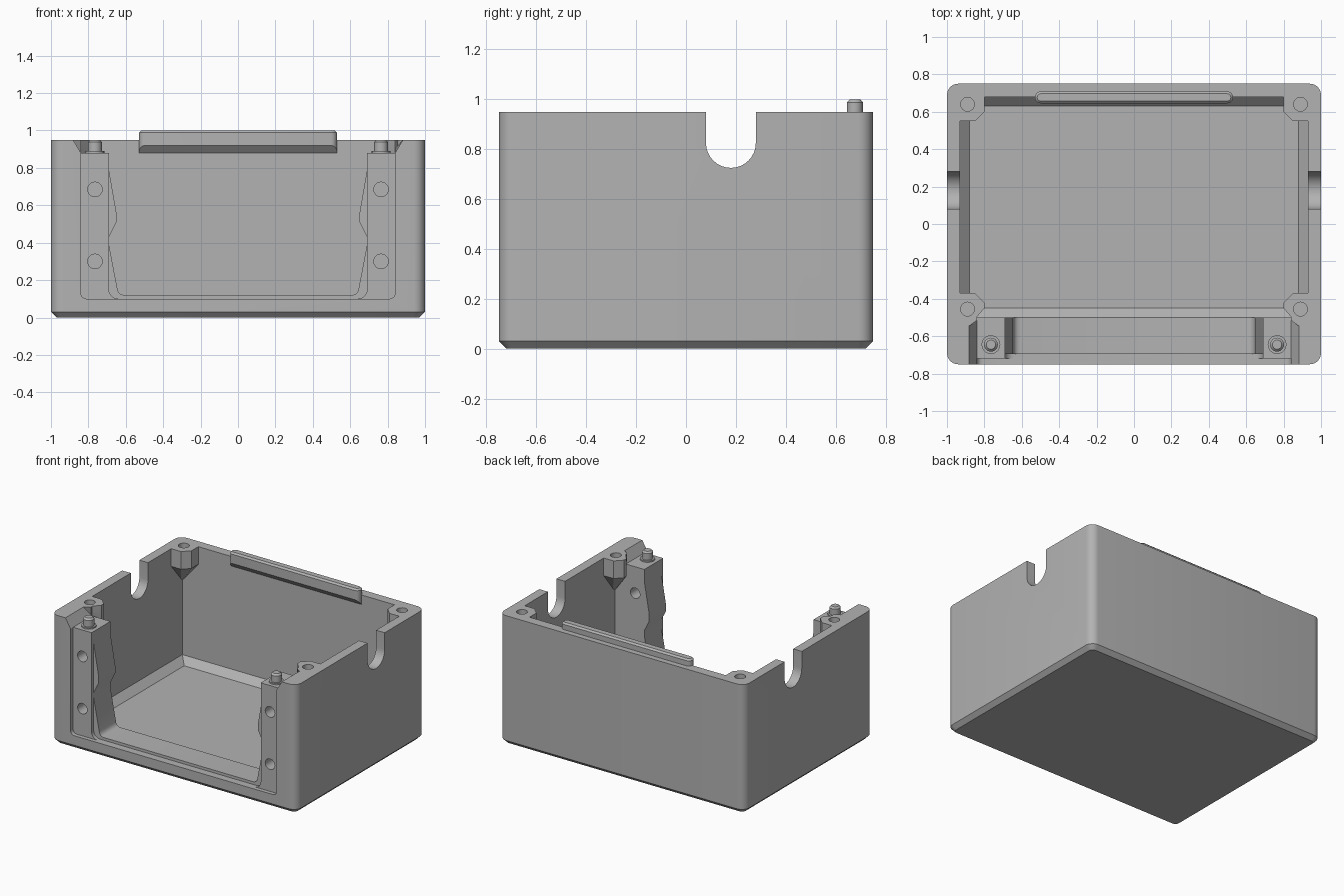
import bpy, bmesh
from math import sin, cos, pi, radians
from mathutils import Vector

old = bpy.data.objects.get("Cube")
if old:
    bpy.data.objects.remove(old, do_unlink=True)

grey = bpy.data.materials.new("light grey plastic")
grey.use_nodes = True
colour = (0.45, 0.45, 0.45, 1)
grey.diffuse_color = colour
grey.node_tree.nodes["Principled BSDF"].inputs["Base Color"].default_value = colour


def finish(name, bm):
    bmesh.ops.recalc_face_normals(bm, faces=bm.faces)
    mesh = bpy.data.meshes.new(name)
    bm.to_mesh(mesh)
    bm.free()
    mesh.materials.append(grey)
    obj = bpy.data.objects.new(name, mesh)
    bpy.context.collection.objects.link(obj)
    return obj


def prism_mesh(points, axis, lo, hi):
    """Extrude a 2D outline along an axis; outline is in the other two axes."""
    bm = bmesh.new()

    def place(p, d):
        co = list(p)
        co.insert("xyz".index(axis), d)
        return bm.verts.new(co)
    face = bm.faces.new([place(p, lo) for p in points])
    depth = Vector([(hi - lo) * (a == axis) for a in "xyz"])
    out = bmesh.ops.extrude_face_region(bm, geom=[face], use_keep_orig=True)
    bmesh.ops.translate(bm, vec=depth, verts=[v for v in out["geom"] if isinstance(v, bmesh.types.BMVert)])
    return bm


def prism(name, points, axis, lo, hi):
    return finish(name, prism_mesh(points, axis, lo, hi))


def arc(u, v, r, start, end, steps=6):
    angles = [radians(start + (end - start) * i / steps) for i in range(steps + 1)]
    return [(u + r * cos(a), v + r * sin(a)) for a in angles]


def disc(u, v, r, steps=24):
    return arc(u, v, r, 0, 360, steps)[:-1]


def rect(u0, u1, v0, v1):
    return [(u0, v0), (u1, v0), (u1, v1), (u0, v1)]


def mirrored(half):
    return half + [(-u, v) for u, v in reversed(half)]


def bevel_edges(bm, rule, width, segments=1):
    edges = [e for e in bm.edges if rule(*[v.co for v in e.verts])]
    bmesh.ops.bevel(bm, geom=edges, offset=width, segments=segments, profile=0.5, affect='EDGES')


def combine(target, tool, operation='DIFFERENCE'):
    mod = target.modifiers.new("cut", 'BOOLEAN')
    mod.operation, mod.solver, mod.object = operation, 'EXACT', tool
    bpy.context.view_layer.update()
    graph = bpy.context.evaluated_depsgraph_get()
    mesh = bpy.data.meshes.new_from_object(target.evaluated_get(graph))
    target.modifiers.clear()
    target.data = mesh
    bpy.data.objects.remove(tool, do_unlink=True)


def shade(obj, angle=30):
    bpy.ops.object.select_all(action='DESELECT')
    obj.select_set(True)
    bpy.context.view_layer.objects.active = obj
    bpy.ops.object.shade_smooth_by_angle(angle=radians(angle))


# Outer shell: rounded upright corners, chamfered foot
r = 0.06
outline = (arc(1 - r, 0.75 - r, r, 0, 90) + arc(r - 1, 0.75 - r, r, 90, 180)
           + arc(r - 1, r - 0.75, r, 180, 270) + arc(1 - r, r - 0.75, r, 270, 360))
bm = prism_mesh(outline, 'z', 0, 0.95)
bevel_edges(bm, lambda a, b: max(a.z, b.z) < 0.01, 0.03)
case = finish("case_body", bm)

# Cavity with sloped floor edges
bm = prism_mesh(rect(-0.93, 0.93, -0.5, 0.68), 'z', 0.07, 1.2)
bevel_edges(bm, lambda a, b: max(a.z, b.z) < 0.08, 0.05)
combine(case, finish("cavity_cutter", bm))

# Front recess, opening and the wavy inner sides of the rails
recess = mirrored(arc(0.81, 0.13, 0.03, -90, 0) + [(0.84, 1.2)])
combine(case, prism("recess_cutter", recess, 'y', -0.8, -0.72))
opening = mirrored(arc(0.64, 0.15, 0.05, -90, 0) + [(0.69, 1.2)])
combine(case, prism("opening_cutter", opening, 'y', -0.75, -0.695))
wavy = mirrored(arc(0.61, 0.155, 0.035, -90, 0, 4) +
                [(0.69, 0.39), (0.69, 0.43), (0.65, 0.51), (0.65, 0.56), (0.69, 0.79), (0.69, 1.2)])
combine(case, prism("rail_side_cutter", wavy, 'y', -0.7, -0.48))
combine(case, prism("rail_top_cutter", rect(-0.84, 0.84, 0.88, 1.2), 'y', -0.8, -0.48))

# Screw posts in the corners, tapering into the walls below
post_shapes = {
    "back": ([(0.96, 0.55), (0.85, 0.55), (0.80, 0.60), (0.80, 0.71), (0.96, 0.71)], (0.96, 0.71)),
    "front": ([(0.96, -0.37), (0.85, -0.37), (0.80, -0.42), (0.80, -0.45), (0.86, -0.52), (0.96, -0.52)],
              (0.96, -0.52)),
}
for side in (-1, 1):
    for name, (shape, corner) in post_shapes.items():
        bm = bmesh.new()
        for x, y in shape:
            for z in (0.82, 0.95):
                bm.verts.new((side * x, y, z))
        bm.verts.new((side * corner[0], corner[1], 0.63))
        bmesh.ops.convex_hull(bm, input=bm.verts)
        bmesh.ops.dissolve_limit(bm, angle_limit=0.01, verts=bm.verts, edges=bm.edges)
        combine(case, finish(name + "_post", bm), 'UNION')

# Flared upper corners of the front opening
for side in (-1, 1):
    flare = [(side * u, v) for u, v in ((0.82, 0.88), (0.84, 0.88), (0.90, 0.98), (0.82, 0.98))]
    bm = prism_mesh(flare, 'y', -0.8, -0.5)
    for v in bm.verts:
        if v.co.y > -0.6 and abs(v.co.x) > 0.85:
            v.co.y -= 0.06
    combine(case, finish("flare_cutter", bm))

# Screw holes, rail holes and cable notches
for side in (-1, 1):
    for y in (0.64, -0.455):
        combine(case, prism("screw_hole", disc(side * 0.89, y, 0.037), 'z', 0.8, 1.1))
    for z in (0.3, 0.685):
        combine(case, prism("rail_hole", disc(side * 0.765, z, 0.039), 'y', -0.8, -0.45))
    notch = arc(0.18, 0.825, 0.1, 180, 360, 16) + [(0.28, 1.2), (0.08, 1.2)]
    combine(case, prism("notch_cutter", notch, 'x', *sorted((side * 0.88, side * 1.1))))
shade(case)

# Locating pegs on the rails
for side, name in ((1, "left"), (-1, "right")):
    bm = prism_mesh(disc(side * 0.765, -0.645, 0.037), 'z', 0.87, 0.95)
    bevel_edges(bm, lambda a, b: min(a.z, b.z) > 0.94, 0.012)
    shade(finish(name + "_peg", bm))
    shade(prism(name + "_peg_collar", disc(side * 0.765, -0.645, 0.05), 'z', 0.87, 0.89))

# Locking lip on the back wall with a sloped underside
lip_r = 0.032
stadium = arc(0.53 - lip_r, 0.677, lip_r, -90, 90, 8) + arc(lip_r - 0.53, 0.677, lip_r, 90, 270, 8)
bm = prism_mesh(stadium, 'z', 0.88, 1.0)
bevel_edges(bm, lambda a, b: min(a.z, b.z) > 0.99, 0.012)
for v in bm.verts:
    if v.co.z < 0.9:
        v.co.z += (0.68 - v.co.y) * 1.15
shade(finish("back_lip", bm))
